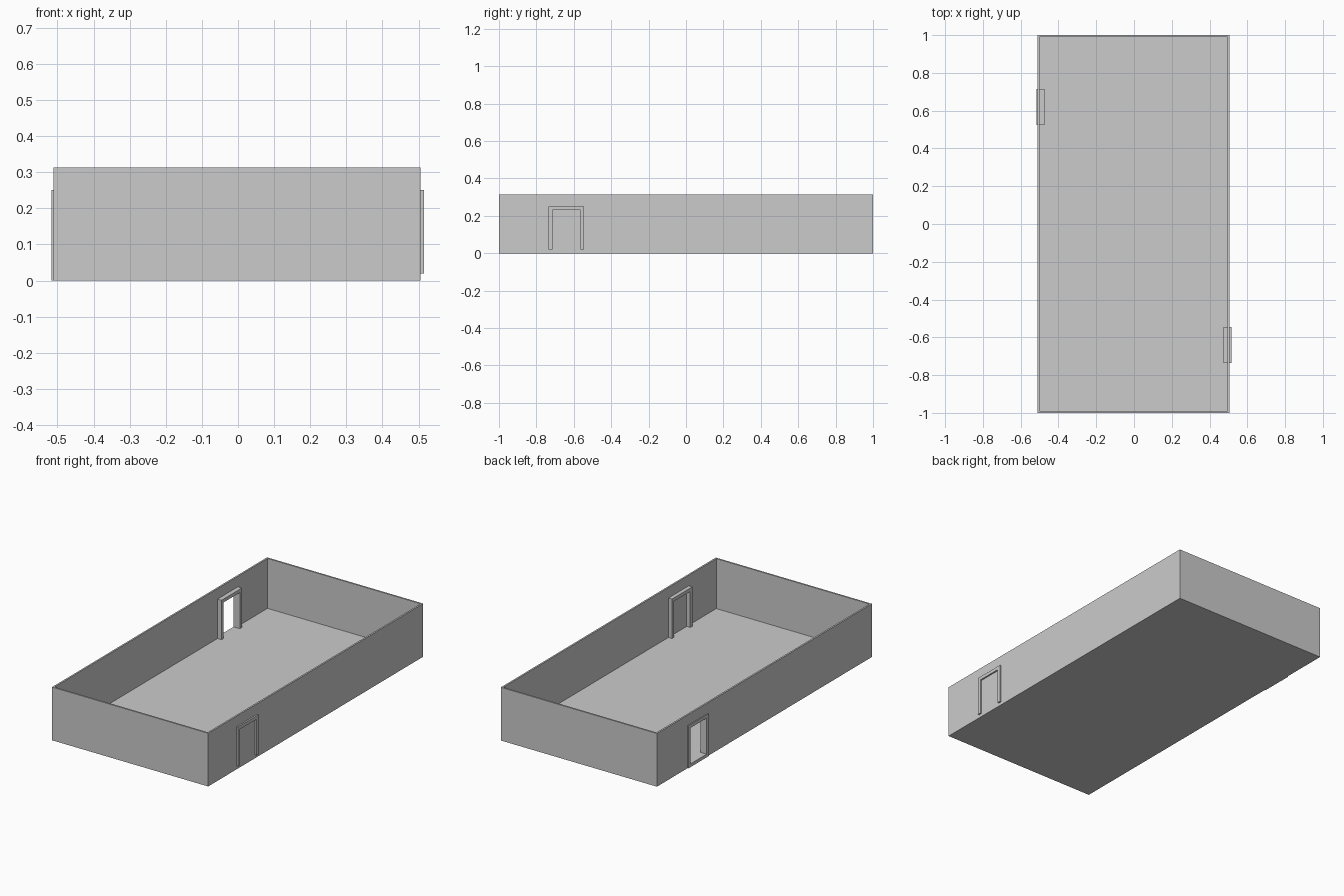
import bpy, bmesh

if "Cube" in bpy.data.objects:
    bpy.data.objects.remove(bpy.data.objects["Cube"])

X0, X1 = -0.511, 0.506      # outer wall faces
WALL, FLOOR, HEIGHT = 0.01, 0.019, 0.313
DOOR_W, DOOR_TOP, TRIM = 0.19, 0.251, 0.02


def box(name, lo, hi):
    bm = bmesh.new()
    bmesh.ops.create_cube(bm, size=1)
    for v in bm.verts:
        v.co = [hi[i] if v.co[i] > 0 else lo[i] for i in range(3)]
    return finish(name, bm)


def finish(name, bm):
    bmesh.ops.recalc_face_normals(bm, faces=bm.faces)
    mesh = bpy.data.meshes.new(name)
    bm.to_mesh(mesh)
    bm.free()
    ob = bpy.data.objects.new(name, mesh)
    bpy.context.collection.objects.link(ob)
    return ob


def cut(ob, cutter):
    cutter.hide_render = True
    cutter.hide_viewport = True
    cutter.display_type = 'WIRE'
    mod = ob.modifiers.new(cutter.name, 'BOOLEAN')
    mod.operation = 'DIFFERENCE'
    mod.solver = 'EXACT'
    mod.object = cutter


def door_frame(name, x0, x1, yc):
    # upside-down U profile extruded through the wall
    o, i = DOOR_W / 2, DOOR_W / 2 - TRIM
    t = DOOR_TOP
    profile = [(-o, FLOOR), (-o, t), (o, t), (o, FLOOR),
               (i, FLOOR), (i, t - TRIM), (-i, t - TRIM), (-i, FLOOR)]
    bm = bmesh.new()
    face = bm.faces.new([bm.verts.new((x0, yc + y, z)) for y, z in profile])
    ext = bmesh.ops.extrude_face_region(bm, geom=[face], use_keep_orig=True)
    verts = [g for g in ext['geom'] if isinstance(g, bmesh.types.BMVert)]
    bmesh.ops.translate(bm, verts=verts, vec=(x1 - x0, 0, 0))
    bmesh.ops.triangulate(bm, faces=[f for f in bm.faces if len(f.verts) > 4])
    return finish(name, bm)


# Open-topped room: solid block with the interior hollowed out
room = box("room_shell", (X0, -1, 0), (X1, 1, HEIGHT))
cut(room, box("interior_cutter", (X0 + WALL, -1 + WALL, FLOOR),
              (X1 - WALL, 1 - WALL, HEIGHT + 0.1)))

# Left doorway is open, with a threshold under the frame
LEFT_Y, RIGHT_Y = 0.62, -0.64
half = DOOR_W / 2 - TRIM
cut(room, box("doorway_cutter", (X0 - 0.05, LEFT_Y - half, FLOOR),
              (X0 + 0.05, LEFT_Y + half, DOOR_TOP - TRIM)))
door_frame("left_door_frame", -0.516, -0.475, LEFT_Y)
box("left_threshold", (-0.516, LEFT_Y - DOOR_W / 2, 0),
    (X0, LEFT_Y + DOOR_W / 2, FLOOR))

# Right door frame surrounds a closed wall
door_frame("right_door_frame", 0.473, 0.515, RIGHT_Y)
